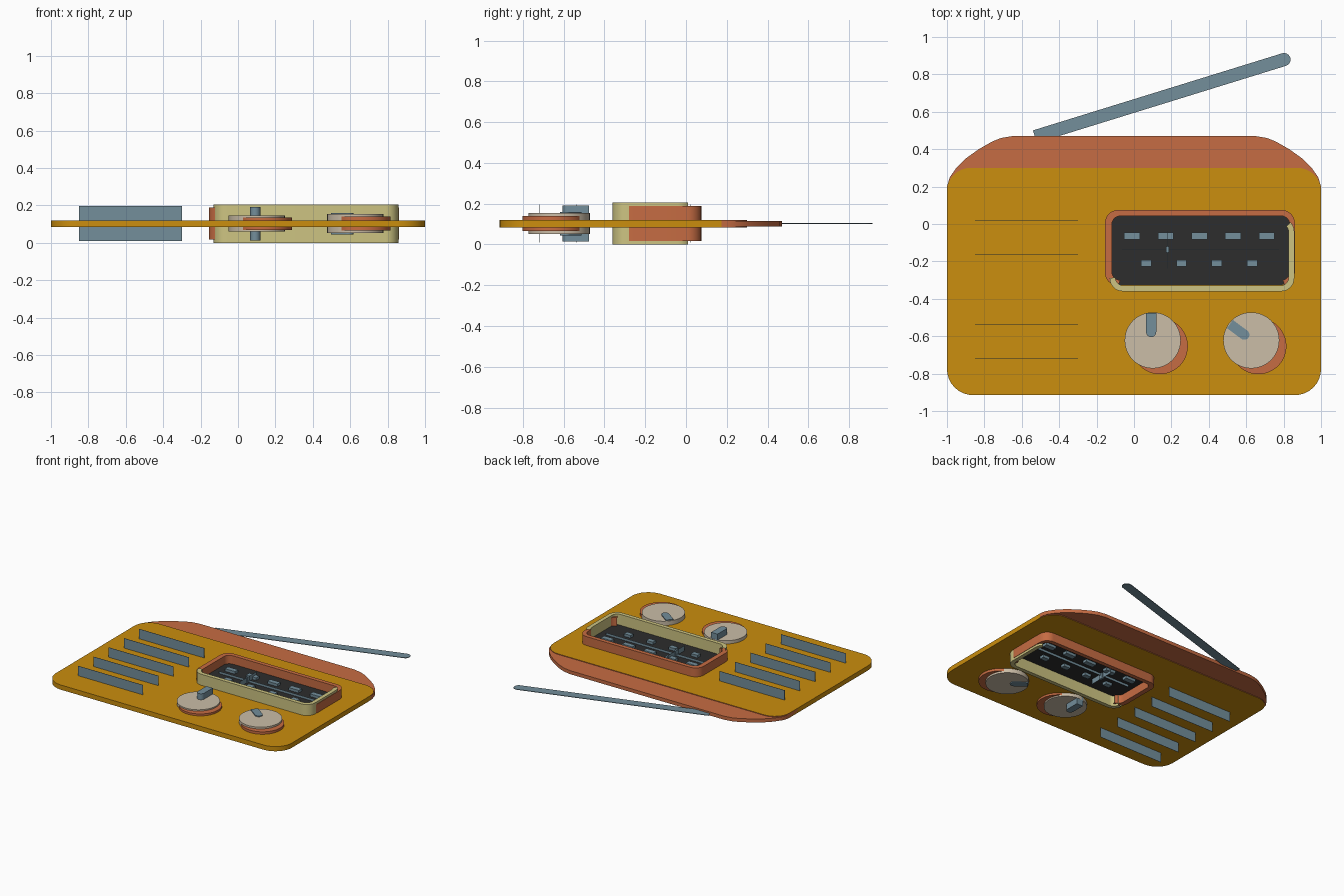
import bpy, bmesh, math
from mathutils import Matrix, Vector

cube = bpy.data.objects.get("Cube")
if cube:
    bpy.data.objects.remove(cube)

MID = 0.1025  # the model mirrors about this height


def material(name, rgb):
    lin = [(c / 255 / 12.92) if c < 11 else ((c / 255 + 0.055) / 1.055) ** 2.4 for c in rgb]
    m = bpy.data.materials.new(name)
    m.use_nodes = True
    m.diffuse_color = (*lin, 1)
    m.node_tree.nodes["Principled BSDF"].inputs["Base Color"].default_value = (*lin, 1)
    return m


ORANGE = material("mustard orange", (203, 142, 14))
RED = material("terracotta", (198, 108, 67))
BLUE = material("slate blue", (115, 142, 155))
CREAM = material("cream", (203, 189, 167))
BLACK = material("charcoal", (45, 45, 45))
OLIVE = material("pale olive", (205, 196, 130))


def finish(name, bm, *mats):
    bmesh.ops.recalc_face_normals(bm, faces=bm.faces)
    me = bpy.data.meshes.new(name)
    bm.to_mesh(me)
    bm.free()
    ob = bpy.data.objects.new(name, me)
    for m in mats:
        me.materials.append(m)
    bpy.context.collection.objects.link(ob)
    bpy.ops.object.select_all(action='DESELECT')
    ob.select_set(True)
    bpy.context.view_layer.objects.active = ob
    bpy.ops.object.shade_smooth_by_angle(angle=math.radians(30))
    return ob


def rounded_rect(x0, y0, x1, y1, radii, steps=8):
    """Outline, counter-clockwise; radii for back right, back left, front left, front right."""
    pts = []
    corners = ((x1, y1, -1, -1), (x0, y1, 1, -1), (x0, y0, 1, 1), (x1, y0, -1, 1))
    for q, ((cx, cy, sx, sy), r) in enumerate(zip(corners, radii)):
        for i in range(steps + 1):
            a = math.pi / 2 * (q + i / steps)
            pts.append((cx + sx * r + r * math.cos(a), cy + sy * r + r * math.sin(a)))
    return pts


def circle(x, y, r, n=48):
    return [(x + r * math.cos(2 * math.pi * i / n), y + r * math.sin(2 * math.pi * i / n)) for i in range(n)]


def slab(name, pts, half, *mats):
    """Extrude an outline evenly above and below the middle height."""
    bm = bmesh.new()
    f = bm.faces.new([bm.verts.new((x, y, MID - half)) for x, y in pts])
    ext = bmesh.ops.extrude_face_region(bm, geom=[f])["geom"]
    bmesh.ops.translate(bm, vec=(0, 0, 2 * half), verts=[v for v in ext if isinstance(v, bmesh.types.BMVert)])
    return finish(name, bm, *mats)


def ring(name, outer, inner, half, mat, keep):
    """Wall between two outlines, limited to the stretch chosen by keep."""
    bm = bmesh.new()
    rows = [[bm.verts.new((x, y, MID + s * half)) for x, y in pts]
            for pts, s in ((outer, -1), (outer, 1), (inner, 1), (inner, -1))]
    n = len(outer)
    for i in range(n):
        j = (i + 1) % n
        if keep((outer[i][0] + outer[j][0]) / 2, (outer[i][1] + outer[j][1]) / 2):
            for k in range(4):
                a, b = rows[k], rows[(k + 1) % 4]
                bm.faces.new((a[i], a[j], b[j], b[i]))
    bmesh.ops.delete(bm, geom=[v for v in bm.verts if not v.link_faces], context='VERTS')
    return finish(name, bm, mat)


def box(name, x, y, w, d, half, mat):
    bm = bmesh.new()
    bmesh.ops.create_cube(bm, size=1, matrix=Matrix.Translation((x, y, MID)) @ Matrix.Diagonal((w, d, 2 * half, 1)))
    return finish(name, bm, mat)


def bar(name, start, end, r, half, mat):
    """Flat bar with a square start and a round end."""
    a, b = Vector(start), Vector(end)
    d = (b - a).normalized()
    n = Vector((-d.y, d.x))
    pts = [a + n * r, a - n * r]
    for i in range(13):
        t = -math.pi / 2 + math.pi * i / 12
        pts.append(b + d * r * math.cos(t) + n * r * math.sin(t))
    return slab(name, [tuple(p) for p in pts], half, mat)


# Body: orange plate whose side edges turn terracotta toward the back
body = slab("body", rounded_rect(-1, -0.915, 1, 0.3, (0.125, 0.125, 0.14, 0.14)), 0.018, ORANGE, RED)
for f in body.data.polygons:
    if abs(f.normal.z) < 0.5 and f.center.y > -0.1:
        f.material_index = 1

# Back shell with sloping shoulders
shoulder = [(1, 0.08), (1, 0.2), (0.985, 0.25), (0.95, 0.3), (0.9, 0.35), (0.83, 0.4),
            (0.76, 0.44), (0.71, 0.46), (0.65, 0.47)]
slab("back_shell", shoulder + [(-x, y) for x, y in reversed(shoulder)], 0.0135, RED)

# Antenna
bar("antenna", (-0.53, 0.467), (0.802, 0.879), 0.035, 0.002, BLUE)

# Speaker slats
for i in range(5):
    box(f"speaker_slat_{i + 1}", -0.575, -0.72 + 0.185 * i, 0.55, 0.002, 0.093, BLUE)

# Display: panel, terracotta frame, and taller olive trim on the front and left side
slab("display_panel", rounded_rect(-0.118, -0.325, 0.832, 0.043, [0.04] * 4), 0.022, BLACK)
ring("display_frame", rounded_rect(-0.155, -0.33, 0.86, 0.075, [0.07] * 4),
     rounded_rect(-0.118, -0.3, 0.832, 0.043, [0.045] * 4), 0.086, RED,
     lambda x, y: y > -0.29 or x < -0.09 or x > 0.8)
ring("display_trim", rounded_rect(-0.13, -0.36, 0.857, 0.03, [0.07] * 4),
     rounded_rect(-0.1, -0.33, 0.827, 0.0, [0.045] * 4), 0.1025, OLIVE,
     lambda x, y: (x > 0.83 and y < 0.01) or y < -0.29)

# Scale marks, needle and rail on the display
for i in range(5):
    box(f"upper_mark_{i + 1}", -0.01 + 0.18 * i, -0.065, 0.085, 0.038, 0.042, BLUE)
for i in range(4):
    box(f"lower_mark_{i + 1}", 0.065 + 0.189 * i, -0.21, 0.055, 0.036, 0.042, BLUE)
box("scale_rail", 0.355, -0.137, 0.84, 0.002, 0.04, BLUE)
box("needle", 0.18, -0.137, 0.002, 0.2, 0.062, BLUE)
box("needle_hub", 0.18, -0.137, 0.016, 0.032, 0.066, BLUE)

# Knobs: cream cap over an offset terracotta base
for name, x, cap, base in (("tuning", 0.1, 0.043, 0.033), ("volume", 0.627, 0.051, 0.037)):
    slab(f"{name}_knob_cap", circle(x, -0.622, 0.15), cap, CREAM)
    slab(f"{name}_knob_base", circle(x + 0.038, -0.653, 0.15), base, RED)
bar("tuning_pointer", (0.092, -0.475), (0.092, -0.578), 0.027, 0.089, BLUE)
bar("volume_pointer", (0.513, -0.535), (0.59, -0.592), 0.027, 0.058, BLUE)
